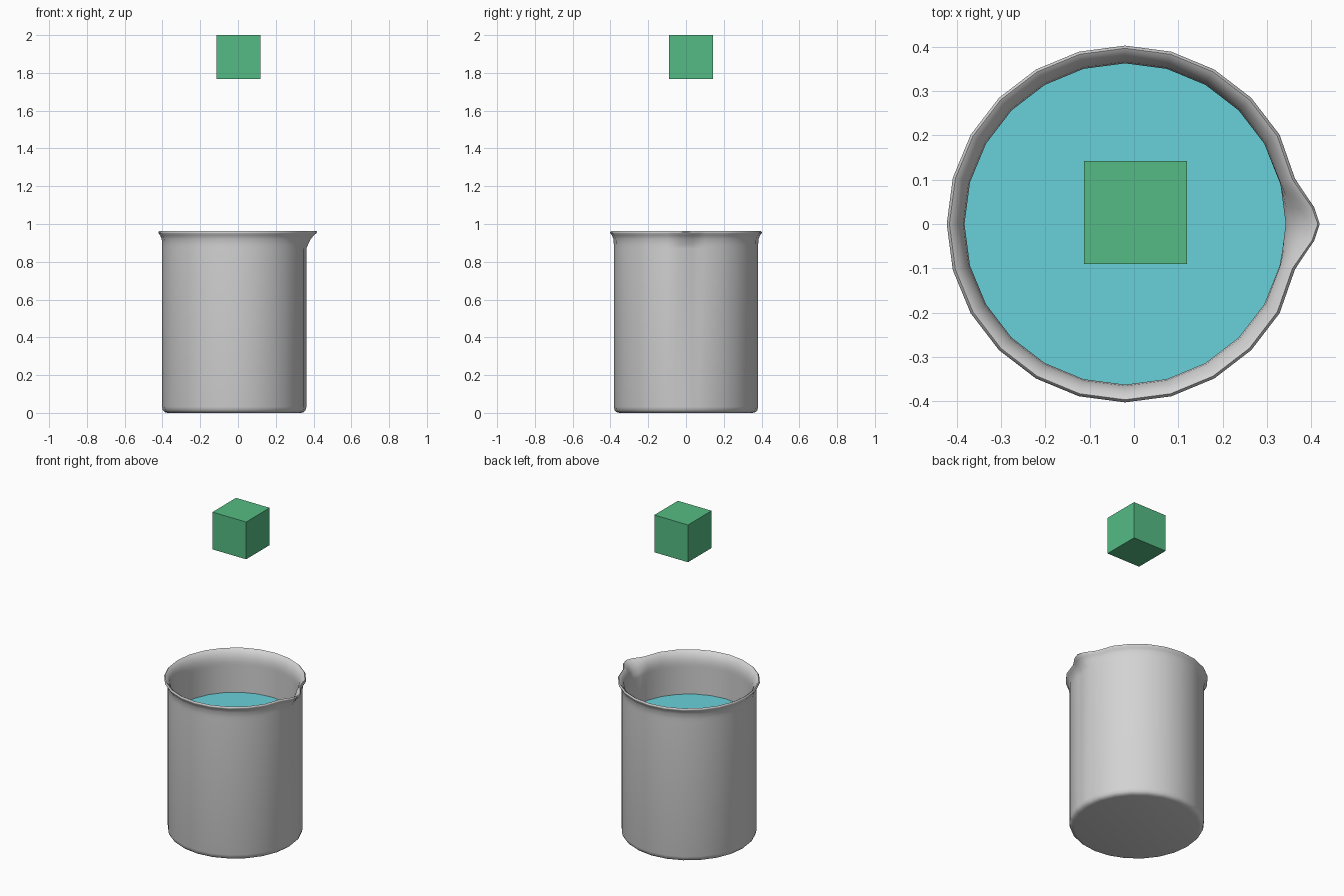
import bpy, bmesh, math
from mathutils import Matrix

old = bpy.data.objects.get("Cube")
if old:
    bpy.data.objects.remove(old, do_unlink=True)


def material(name, rgb):
    m = bpy.data.materials.new(name)
    m.use_nodes = True
    colour = (*rgb, 1.0)
    m.diffuse_color = colour
    m.node_tree.nodes["Principled BSDF"].inputs["Base Color"].default_value = colour
    return m


def make_object(name, bm, mat):
    bmesh.ops.recalc_face_normals(bm, faces=bm.faces)
    mesh = bpy.data.meshes.new(name)
    bm.to_mesh(mesh)
    bm.free()
    mesh.materials.append(mat)
    ob = bpy.data.objects.new(name, mesh)
    bpy.context.collection.objects.link(ob)
    return ob


grey = material("grey_glass", (0.65, 0.65, 0.65))
cyan = material("cyan_liquid", (0.138, 0.64, 0.70))
green = material("green_block", (0.09, 0.50, 0.23))

CENTRE_X = -0.02
SIDES = 24
STEP = 360 / SIDES

# Beaker wall profile (radius, height): up the outside, over the lip, down the inside
profile = [
    (0.352, 0.0), (0.368, 0.004), (0.378, 0.014), (0.382, 0.032),
    (0.382, 0.87), (0.382, 0.89), (0.384, 0.92), (0.392, 0.94),
    (0.401, 0.951), (0.402, 0.957), (0.396, 0.963), (0.387, 0.958),
    (0.373, 0.938), (0.365, 0.915), (0.362, 0.89), (0.362, 0.87),
    (0.363, 0.70), (0.363, 0.04), (0.35, 0.025),
]

# Extra reach of the pouring spout by angle in degrees, on the +x side
spout = {0: 0.038, 5: 0.03, 10: 0.011, 15: -0.006}
angles = sorted({i * STEP for i in range(SIDES)} | {5, 10, 350, 355})


def ring_point(r, z, deg):
    # Keep in-between points on the straight edges of the 24-sided wall
    half = STEP / 2
    r *= math.cos(math.radians(half)) / math.cos(math.radians(deg % STEP - half))
    weight = min(max((z - 0.87) / 0.09, 0), 1)
    r += weight * spout.get(min(deg, 360 - deg), 0)
    a = math.radians(deg)
    return CENTRE_X + r * math.cos(a), r * math.sin(a), z


# Beaker
bm = bmesh.new()
rings = [[bm.verts.new(ring_point(r, z, d)) for d in angles] for r, z in profile]
n = len(angles)
for low, high in zip(rings, rings[1:]):
    for i in range(n):
        j = (i + 1) % n
        bm.faces.new((low[i], low[j], high[j], high[i]))
bm.faces.new(list(reversed(rings[0])))
bm.faces.new(rings[-1])
beaker = make_object("beaker", bm, grey)
bpy.ops.object.select_all(action='DESELECT')
beaker.select_set(True)
bpy.context.view_layer.objects.active = beaker
bpy.ops.object.shade_smooth_by_angle(angle=math.radians(60))

# Liquid filling the beaker
bm = bmesh.new()
bottom, top = 0.035, 0.70
bmesh.ops.create_cone(
    bm, cap_ends=True, segments=SIDES, radius1=0.362, radius2=0.362, depth=top - bottom,
    matrix=Matrix.Translation((CENTRE_X, 0, (top + bottom) / 2)))
make_object("liquid", bm, cyan)

# Block floating above the beaker
bm = bmesh.new()
bmesh.ops.create_cube(bm, size=0.232, matrix=Matrix.Translation((0.003, 0.026, 1.884)))
make_object("floating_block", bm, green)
